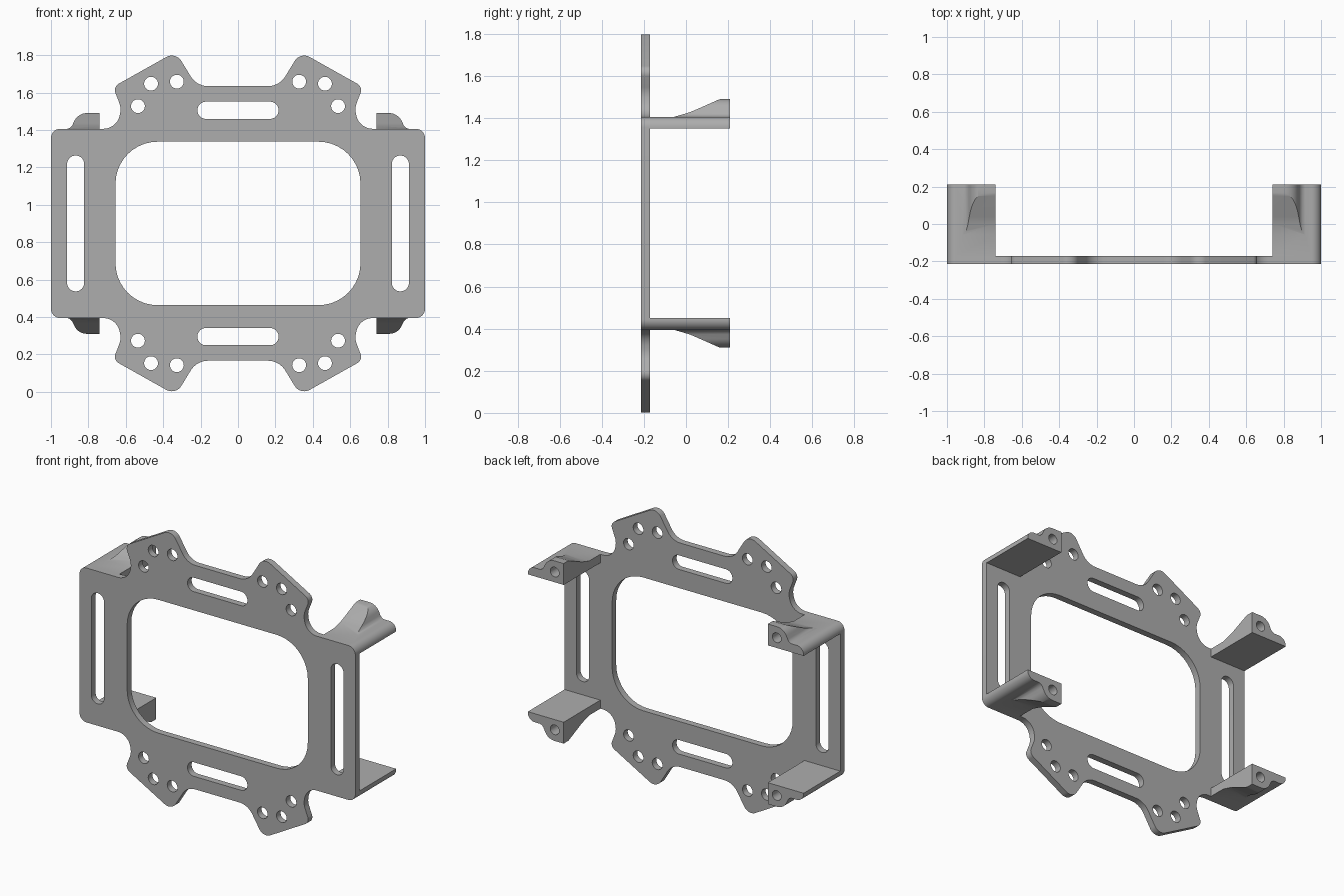
import bpy, bmesh, math
from mathutils import Vector, Matrix

cube = bpy.data.objects.get("Cube")
if cube:
    bpy.data.objects.remove(cube)

MID = 0.9                       # height of the horizontal symmetry line
FRONT, BACK, REAR = -0.213, -0.17, 0.21

grey = bpy.data.materials.new("mid grey")
grey.use_nodes = True
GREY = (0.42, 0.42, 0.42, 1)
grey.diffuse_color = GREY
grey.node_tree.nodes["Principled BSDF"].inputs["Base Color"].default_value = GREY


def rounded(corners, steps=10):
    """Closed outline from (u, v, radius) corners, each corner filleted."""
    out = []
    for i, (u, v, r) in enumerate(corners):
        p = Vector((u, v))
        if r == 0:
            out.append(p)
            continue
        a = (Vector(corners[i - 1][:2]) - p).normalized()
        b = (Vector(corners[(i + 1) % len(corners)][:2]) - p).normalized()
        half = a.angle(b) / 2
        centre = p + (a + b).normalized() * r / math.sin(half)
        start = p + a * r / math.tan(half) - centre
        end = p + b * r / math.tan(half) - centre
        turn = math.pi - 2 * half
        for k in range(steps + 1):
            t = k / steps
            out.append(centre + (start * math.sin((1 - t) * turn)
                                 + end * math.sin(t * turn)) / math.sin(turn))
    return out


def box(u, v, half_u, half_v, r):
    return rounded([(u - half_u, v - half_v, r), (u + half_u, v - half_v, r),
                    (u + half_u, v + half_v, r), (u - half_u, v + half_v, r)])


def circle(u, v, r, n=28):
    return [Vector((u + r * math.cos(k * math.tau / n), v + r * math.sin(k * math.tau / n)))
            for k in range(n)]


def finish(mesh):
    bm = bmesh.new()
    bm.from_mesh(mesh)
    bmesh.ops.remove_doubles(bm, verts=bm.verts, dist=0.0001)
    bmesh.ops.recalc_face_normals(bm, faces=bm.faces)
    bm.to_mesh(mesh)
    bm.free()
    mesh.shade_smooth()
    mesh.set_sharp_from_angle(angle=math.radians(30))
    mesh.materials.clear()
    mesh.materials.append(grey)


def add(name, mesh):
    ob = bpy.data.objects.new(name, mesh)
    bpy.context.scene.collection.objects.link(ob)
    return ob


def evaluated(ob):
    bpy.context.view_layer.update()
    return bpy.data.meshes.new_from_object(
        ob.evaluated_get(bpy.context.evaluated_depsgraph_get()))


def prism(name, loops, low, high, along="y"):
    """Outline with holes, in the xz (or yz) plane, extruded along y (or x)."""
    curve = bpy.data.curves.new(name, "CURVE")
    curve.dimensions = "2D"
    curve.fill_mode = "BOTH"
    curve.extrude = (high - low) / 2
    for loop in loops:
        spline = curve.splines.new("POLY")
        spline.points.add(len(loop) - 1)
        for point, p in zip(spline.points, loop):
            point.co = (p.x, p.y, 0, 1)
        spline.use_cyclic_u = True
    helper = add(name + "_curve", curve)
    mesh = evaluated(helper)
    bpy.data.objects.remove(helper)
    middle = (low + high) / 2
    for vert in mesh.vertices:
        u, v, w = vert.co
        vert.co = (u, w + middle, v) if along == "y" else (w + middle, u, v)
    finish(mesh)
    return add(name, mesh)


def combine(ob, other, operation):
    mod = ob.modifiers.new(operation, "BOOLEAN")
    mod.operation, mod.solver, mod.object = operation, "EXACT", other
    mesh = evaluated(ob)
    ob.modifiers.clear()
    ob.data = mesh
    bpy.data.objects.remove(other)


# Front plate outline: one quarter, mirrored to all four
quarter = [(0.221, 1.634, 0.11), (0.333, 1.818, 0.06), (0.668, 1.63, 0.04),
           (0.625, 1.52, 0.10), (0.645, 1.406, 0.09), (1.0, 1.406, 0.05)]
right_side = quarter + [(x, 2 * MID - z, r) for x, z, r in reversed(quarter)]
outline = right_side + [(-x, z, r) for x, z, r in reversed(right_side)]

# Window, slots and screw holes
loops = [rounded(outline), box(0, MID, 0.655, 0.437, 0.225)]
for s in (-1, 1):
    loops.append(box(0, MID + s * 0.605, 0.217, 0.046, 0.0455))
    loops.append(box(s * 0.868, MID, 0.0455, 0.363, 0.045))
    for t in (-1, 1):
        for x, z in ((0.327, 1.658), (0.465, 1.647), (0.535, 1.527)):
            loops.append(circle(s * x, MID + t * (z - MID), 0.037))
prism("front_plate", loops, FRONT, BACK)

# Arm reaching back from the plate
arm = prism("upper_left_arm", [rounded([(0.74, 1.35, 0), (1.0, 1.35, 0),
                                        (1.0, 1.406, 0.05), (0.74, 1.406, 0)])], BACK, REAR)

# Flared boss on the arm, cut to a ramp and bored from behind
boss = prism("boss", [rounded([(0.74, 1.38, 0), (0.94, 1.38, 0), (0.94, 1.404, 0),
                               (0.895, 1.406, 0.04), (0.855, 1.49, 0.075),
                               (0.74, 1.49, 0)])], BACK, REAR)
ramp = prism("ramp", [rounded([(-0.09, 1.36, 0), (0.3, 1.36, 0), (0.3, 1.492, 0),
                               (0.165, 1.492, 0.08), (0.02, 1.428, 0.3),
                               (-0.09, 1.396, 0)])], 0.6, 1.1, along="x")
combine(boss, ramp, "INTERSECT")
combine(arm, boss, "UNION")
bore = prism("bore", [circle(0.805, 1.417, 0.032)], 0.07, 0.3)
combine(arm, bore, "DIFFERENCE")
finish(arm.data)

# Mirrored arms
for name, sx, sz in (("upper_right_arm", -1, 1), ("lower_left_arm", 1, -1),
                     ("lower_right_arm", -1, -1)):
    mesh = arm.data.copy()
    mesh.transform(Matrix.Translation((0, 0, MID)) @ Matrix.Diagonal((sx, 1, sz, 1))
                   @ Matrix.Translation((0, 0, -MID)))
    finish(mesh)
    add(name, mesh)
